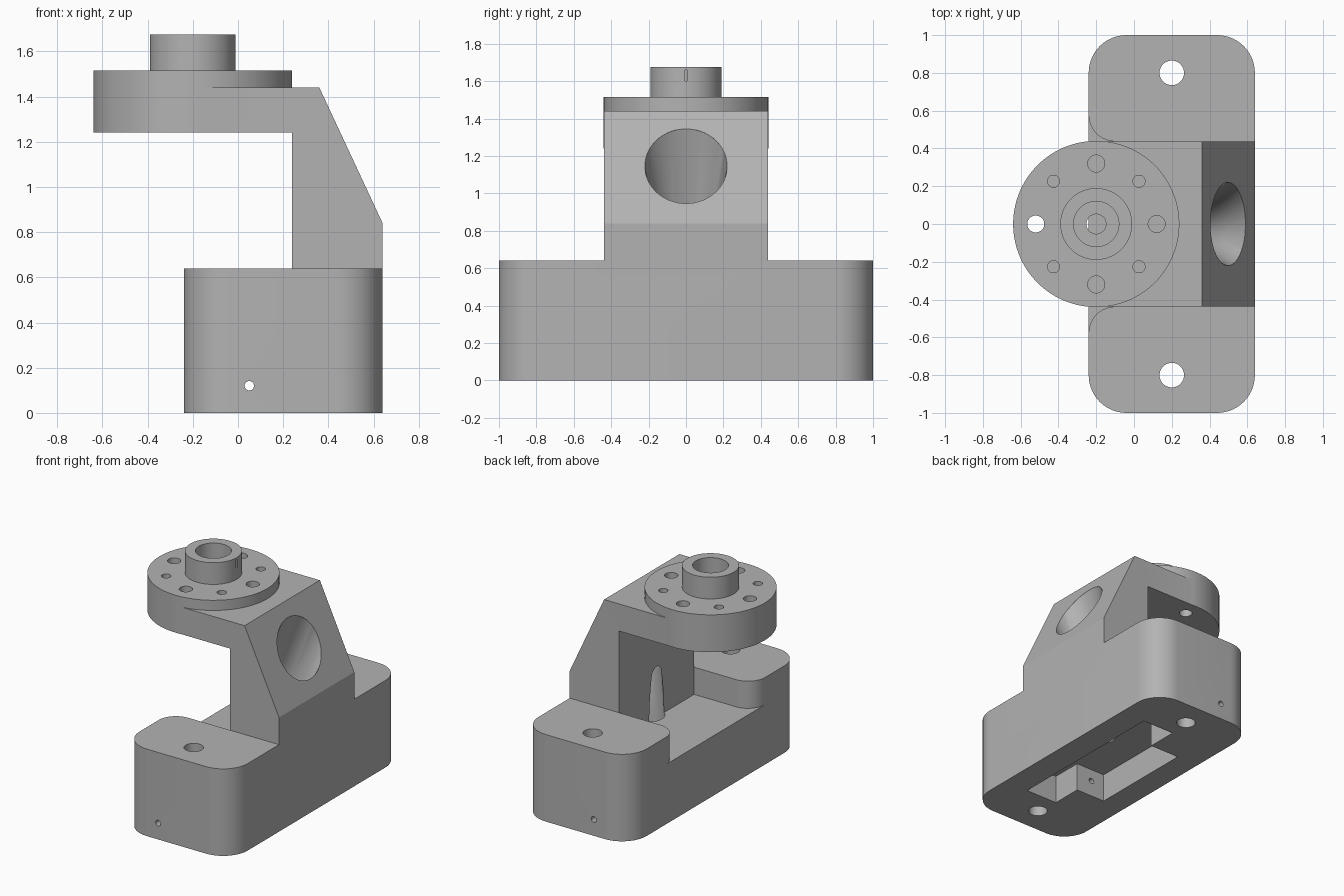
import bpy, bmesh, math
from mathutils import Vector

if "Cube" in bpy.data.objects:
    bpy.data.objects.remove(bpy.data.objects["Cube"])

HALF = 0.4375          # half width of the column, arm and recess
FLOOR = 0.44           # height of the recess floor

grey = bpy.data.materials.new("machined_grey")
grey.diffuse_color = (0.45, 0.45, 0.45, 1)
grey.use_nodes = True
grey.node_tree.nodes["Principled BSDF"].inputs["Base Color"].default_value = grey.diffuse_color


def loft(name, rings):
    """Closed solid through matching rings of points."""
    bm = bmesh.new()
    loops = [[bm.verts.new(p) for p in ring] for ring in rings]
    n = len(loops[0])
    for a, b in zip(loops, loops[1:]):
        for i in range(n):
            bm.faces.new((a[i], a[(i + 1) % n], b[(i + 1) % n], b[i]))
    bm.faces.new(loops[0][::-1])
    bm.faces.new(loops[-1])
    bmesh.ops.recalc_face_normals(bm, faces=bm.faces)
    mesh = bpy.data.meshes.new(name)
    bm.to_mesh(mesh)
    bm.free()
    mesh.materials.append(grey)
    obj = bpy.data.objects.new(name, mesh)
    bpy.context.collection.objects.link(obj)
    return obj


def prism(name, outline, z0, z1):
    return loft(name, [[(x, y, z) for x, y in outline] for z in (z0, z1)])


def ring(centre, r, u, v, n):
    c, u, v = Vector(centre), Vector(u), Vector(v)
    return [c + r * (math.cos(t) * u + math.sin(t) * v)
            for t in (2 * math.pi * (i + 0.5) / n for i in range(n))]


def cylinder(name, x, y, r, z0, z1, n=64):
    return loft(name, [ring((x, y, z), r, (1, 0, 0), (0, 1, 0), n) for z in (z0, z1)])


def arc(cx, cy, r, a0, a1, n=14):
    return [(cx + r * math.cos(math.radians(a0 + (a1 - a0) * i / n)),
             cy + r * math.sin(math.radians(a0 + (a1 - a0) * i / n))) for i in range(n + 1)]


def box(name, x0, x1, y0, y1, z0, z1):
    return prism(name, [(x0, y0), (x1, y0), (x1, y1), (x0, y1)], z0, z1)


def combine(target, tool, operation):
    mod = target.modifiers.new(tool.name, "BOOLEAN")
    mod.object, mod.operation, mod.solver = tool, operation, "EXACT"
    bpy.context.view_layer.objects.active = target
    bpy.ops.object.modifier_apply(modifier=mod.name)
    bpy.data.objects.remove(tool)


# Rounded base block
R = 0.2
body = prism("bracket_body", arc(0.64 - R, 1 - R, R, 0, 90) + arc(-0.24 + R, 1 - R, R, 90, 180)
             + arc(-0.24 + R, -1 + R, R, 180, 270) + arc(0.64 - R, -1 + R, R, 270, 360), 0, 0.64)

# Column with sloped back and overhanging arm
side = [(0.24, 0.64), (0.64, 0.64), (0.64, 0.84), (0.36, 1.44), (-0.2, 1.44), (-0.2, 1.24), (0.24, 1.24)]
solids = [loft("column_arm", [[(x, y, z) for x, z in side] for y in (-HALF, HALF)]),
          cylinder("flange", -0.2, 0, 0.44, 1.24, 1.515, 96),
          cylinder("boss", -0.2, 0, 0.19, 1.45, 1.675)]
for part in solids:
    combine(body, part, "UNION")

# Recess under the arm, with rounded mouth corners
r = 0.14
recess = ([(0.24, -HALF), (0.24, HALF)] + arc(-0.24 + r, HALF + r, r, 270, 180)
          + [(-0.4, HALF + r), (-0.4, -HALF - r)] + arc(-0.24 + r, -HALF - r, r, 180, 90))
cuts = [prism("recess", recess, FLOOR, 0.9)]

# T-shaped pocket in the underside
cuts.append(prism("pocket", [(0.44, -0.63), (0.44, 0.63), (0.18, 0.63), (0.18, 0.4),
                             (-0.06, 0.4), (-0.06, -0.4), (0.18, -0.4), (0.18, -0.63)], -0.1, 0.21))

# Tapered cable passage from the sloped face down to the pocket
slope = Vector((-0.28, 0, 0.6)).normalized()
out = Vector((0.6, 0, 0.28)).normalized()
mouth = Vector((0.497, 0, 1.145))
lean = Vector((-0.12, 0, 0.2)).normalized()
y_axis = (0, 1, 0)
cuts.append(loft("cable_passage", [
    ring(mouth + 0.05 * out, 0.22, slope, y_axis, 48),
    ring(mouth, 0.22, slope, y_axis, 48),
    ring((0.365, 0, 0.78), 0.135, (-1, 0, 0), y_axis, 48),
    ring((0.30, 0, FLOOR), 0.105, (-1, 0, 0), y_axis, 48),
    ring((0.30, 0, 0.15), 0.105, (-1, 0, 0), y_axis, 48)]))

# Mounting bolt holes and cross drilling through the base
for s in (-1, 1):
    cuts.append(cylinder("bolt_hole", 0.2, 0.8 * s, 0.065, -0.1, 0.8, 32))
    cuts.append(loft("cross_hole", [ring((0.05, y * s, 0.12), 0.021, (1, 0, 0), (0, 0, 1), 20)
                                    for y in (0.3, 1.1)]))

# Boss bore, its through hole and the flange bolt circle
cuts.append(cylinder("bore", -0.2, 0, 0.12, 1.38, 1.8, 48))
cuts.append(cylinder("shaft_hole", -0.2, 0, 0.052, 1.1, 1.5, 32))
for i in range(8):
    a = math.pi * i / 4
    x, y = -0.2 + 0.32 * math.cos(a), 0.32 * math.sin(a)
    if i % 2 == 0:
        cuts.append(cylinder("flange_hole", x, y, 0.045, 1.1, 1.7, 28))
    else:
        cuts.append(cylinder("pin_hole", x, y, 0.032, 1.38, 1.7, 24))

# Small index notch on the boss
cuts.append(box("notch", -0.03, 0.02, -0.006, 0.006, 1.6, 1.66))

for tool in cuts:
    combine(body, tool, "DIFFERENCE")

body.select_set(True)
bpy.context.view_layer.objects.active = body
bpy.ops.object.shade_smooth_by_angle(angle=math.radians(25))
